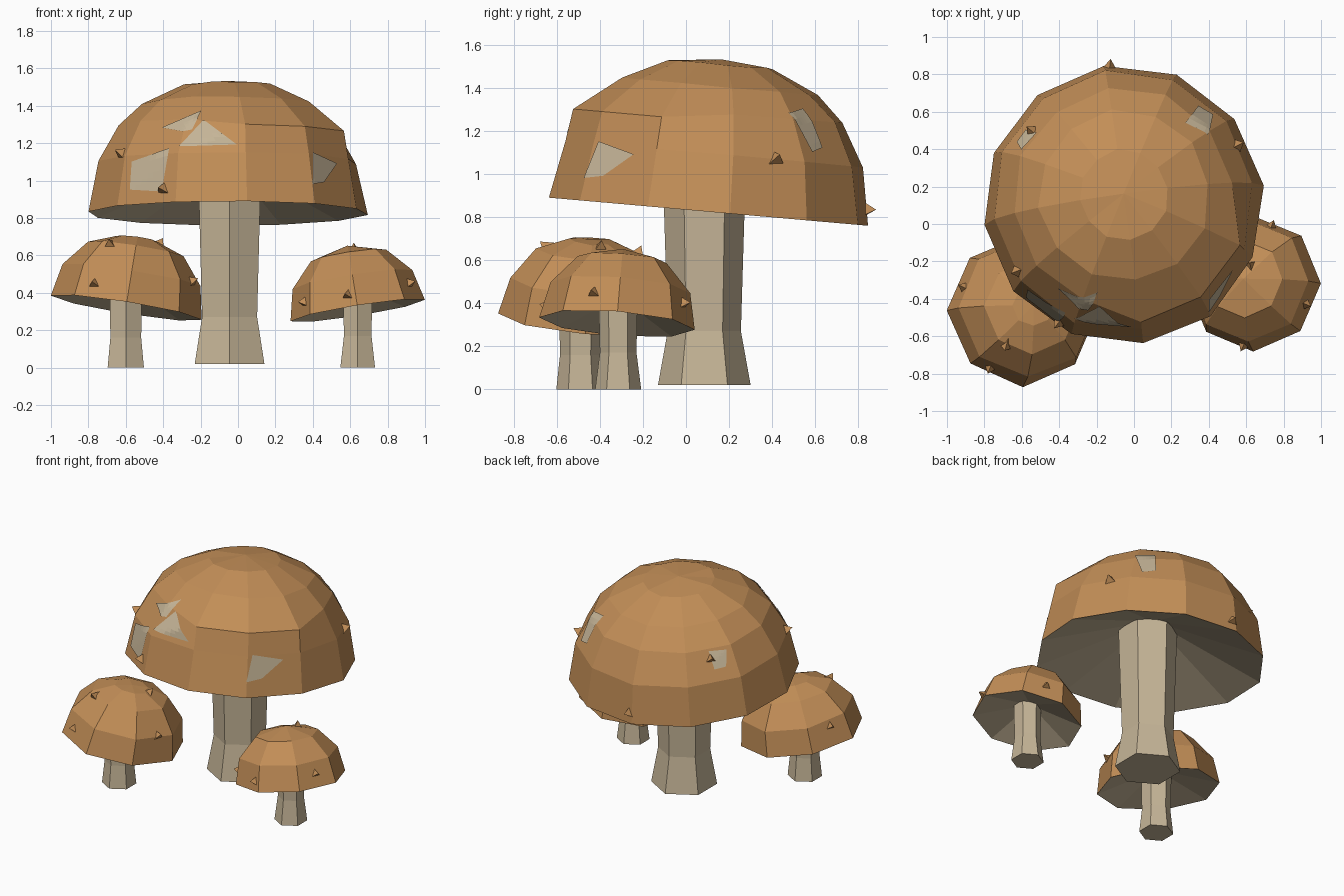
import bpy, bmesh, math, random
from mathutils import Vector, Matrix
from mathutils.bvhtree import BVHTree

if "Cube" in bpy.data.objects:
    bpy.data.objects.remove(bpy.data.objects["Cube"])

random.seed(4)


def material(name, rgb):
    m = bpy.data.materials.new(name)
    m.diffuse_color = (*rgb, 1)
    m.use_nodes = True
    m.node_tree.nodes["Principled BSDF"].inputs["Base Color"].default_value = m.diffuse_color
    return m


BROWN = material("cap brown", (0.54, 0.27, 0.095))
CREAM = material("stem cream", (0.56, 0.46, 0.31))


def finish(name, bm, mats):
    me = bpy.data.meshes.new(name)
    bm.to_mesh(me)
    bm.free()
    for m in mats:
        me.materials.append(m)
    ob = bpy.data.objects.new(name, me)
    bpy.context.collection.objects.link(ob)
    return ob


def lathe(profile, sides, turn=0.0, jitter=0.0):
    """Rings of (radius, z); a zero radius makes a pole."""
    bm = bmesh.new()
    rings = []
    for r, z in profile:
        if r == 0:
            rings.append([bm.verts.new((0, 0, z))])
            continue
        ring = []
        for i in range(sides):
            a = turn + 2 * math.pi * i / sides
            k = r + random.uniform(-jitter, jitter)
            dz = random.uniform(-jitter, jitter) * 0.7 if z else 0
            ring.append(bm.verts.new((k * math.cos(a), k * math.sin(a), z + dz)))
        rings.append(ring)
    for lo, hi in zip(rings, rings[1:]):
        for i in range(sides):
            j = (i + 1) % sides
            vs = [lo[i % len(lo)], lo[j % len(lo)], hi[j % len(hi)], hi[i % len(hi)]]
            bm.faces.new(list(dict.fromkeys(vs)))
    bmesh.ops.recalc_face_normals(bm, faces=bm.faces)
    return bm


def stem(name, x, y, profile):
    bm = lathe([(0, profile[0][1])] + profile + [(0, profile[-1][1])], 6, math.pi / 2)
    bmesh.ops.translate(bm, verts=bm.verts, vec=(x, y, 0))
    finish(name, bm, [CREAM])


def cap(name, centre, lean, profile, sides, turn, jitter, hollow, ledge=None):
    """Leaning dome with a hollow cream underside; returns a ray tree."""
    bm = lathe([(0, hollow)] + profile, sides, turn, jitter)
    for f in bm.faces:
        # the fan of faces round the underside pole is cream
        f.material_index = 1 if f.normal.z < -0.5 else 0
    if ledge:
        # push one ring out to a shoulder over a range of angles
        z0, a0, a1, r, z = ledge
        for v in bm.verts:
            a = math.degrees(math.atan2(v.co.y, v.co.x))
            if abs(v.co.z - z0) < 0.04 and a0 < a < a1 and v.co.xy.length > 0.3:
                v.co = (r * math.cos(math.radians(a)), r * math.sin(math.radians(a)), z)
    rot = Vector((0, 0, 1)).rotation_difference(Vector((*lean, 1))).to_matrix().to_4x4()
    bmesh.ops.transform(bm, matrix=Matrix.Translation(centre) @ rot, verts=bm.verts)
    tree = BVHTree.FromBMesh(bm)
    finish(name, bm, [BROWN, CREAM])
    return tree


def spikes(name, tree, points, size):
    """Small three-sided bumps pressed against the cap."""
    bm = bmesh.new()
    for p in points:
        loc, nor, _, _ = tree.find_nearest(Vector(p))
        rot = nor.to_track_quat('Z', 'Y').to_matrix().to_4x4()
        bmesh.ops.create_cone(bm, cap_ends=True, segments=3, radius1=size, radius2=0,
                              depth=size * 1.3,
                              matrix=Matrix.Translation(loc + nor * size * 0.3) @ rot)
    finish(name, bm, [BROWN])


def patch(name, tree, centre, angle, quad, n=6):
    """Pale patch: a (sideways, z) quad projected on the cap along a direction."""
    d = Vector((math.cos(angle), math.sin(angle), 0))
    side = Vector((-d.y, d.x, 0))
    a, b, c, e = [Vector(q) for q in quad]
    bm = bmesh.new()
    grid = []
    for i in range(n + 1):
        row = []
        for j in range(n + 1):
            s, t = i / n, j / n
            q = a.lerp(b, s).lerp(e.lerp(c, s), t)
            start = Vector((centre[0], centre[1], q.y)) + side * q.x + d * 2
            hit = tree.ray_cast(start, -d)
            row.append(bm.verts.new(hit[0] + hit[1] * 0.006) if hit[0] else None)
        grid.append(row)
    for i in range(n):
        for j in range(n):
            vs = [grid[i][j], grid[i + 1][j], grid[i + 1][j + 1], grid[i][j + 1]]
            if all(vs):
                bm.faces.new(vs)
    bmesh.ops.remove_doubles(bm, verts=bm.verts, dist=0.0005)
    for f in bm.faces:
        f.normal_update()
        if f.normal.dot(d) < 0:
            f.normal_flip()
    finish(name, bm, [CREAM])


# Large mushroom
C = (-0.055, 0.10, 0.825)
stem("large_stem", -0.045, 0.085, [(0.215, 0.02), (0.17, 0.27), (0.195, 1.1)])
big = cap("large_cap", C, (0, 0.088),
          [(0.75, 0), (0.7, 0.27), (0.59, 0.46), (0.46, 0.585), (0.24, 0.685), (0, 0.71)],
          12, math.radians(8), 0.008, 0.29, ledge=(0.46, -100, -10, 0.67, 0.42))
spikes("large_cap_bumps", big,
       [(-0.13, 0.84, 0.83), (0.62, 0.45, 1.1), (-0.62, -0.25, 1.14),
        (-0.42, -0.55, 0.96), (-0.55, 0.5, 1.2)], 0.05)

# Pale patches: four on the front, one at the back right, one at the back left
front = -math.pi / 2
for i, (ang, quad) in enumerate([
        (front, [(-0.51, 1.10), (-0.31, 1.17), (-0.35, 0.94), (-0.52, 0.95)]),
        (front, [(-0.35, 1.28), (-0.14, 1.37), (-0.19, 1.27), (-0.24, 1.26)]),
        (front, [(-0.26, 1.18), (-0.13, 1.32), (-0.11, 1.31), (0.05, 1.19)]),
        (front, [(0.45, 1.15), (0.58, 1.09), (0.51, 0.99), (0.45, 0.98)]),
        (math.radians(48), [(-0.08, 1.28), (0.05, 1.3), (0.06, 1.12), (-0.03, 1.1)]),
        (math.radians(145), [(-0.05, 1.24), (0.07, 1.24), (0.05, 1.14), (-0.03, 1.13)])]):
    patch(f"large_cap_patch_{i + 1}", big, C, ang, quad)

# Left small mushroom
stem("left_stem", -0.6, -0.49, [(0.112, 0.0), (0.095, 0.16), (0.1, 0.43)])
left = cap("left_cap", (-0.597, -0.465, 0.32), (0.16, 0.08),
           [(0.405, 0), (0.37, 0.175), (0.255, 0.32), (0.11, 0.375), (0, 0.383)],
           8, 0.0, 0.005, 0.13)
spikes("left_cap_bumps", left,
       [(-0.93, -0.33, 0.5), (-0.77, -0.77, 0.45), (-0.68, -0.64, 0.65),
        (-0.26, -0.55, 0.45), (-0.42, -0.4, 0.66)], 0.042)

# Right small mushroom
stem("right_stem", 0.64, -0.315, [(0.107, 0.0), (0.085, 0.17), (0.09, 0.41)])
right = cap("right_cap", (0.64, -0.32, 0.305), (-0.16, 0.08),
            [(0.362, 0), (0.325, 0.17), (0.205, 0.3), (0, 0.352)],
            8, 0.0, 0.003, 0.125)
spikes("right_cap_bumps", right,
       [(0.62, -0.21, 0.66), (0.92, -0.43, 0.45), (0.33, -0.5, 0.35),
        (0.74, 0.0, 0.4), (0.58, -0.66, 0.39)], 0.042)
